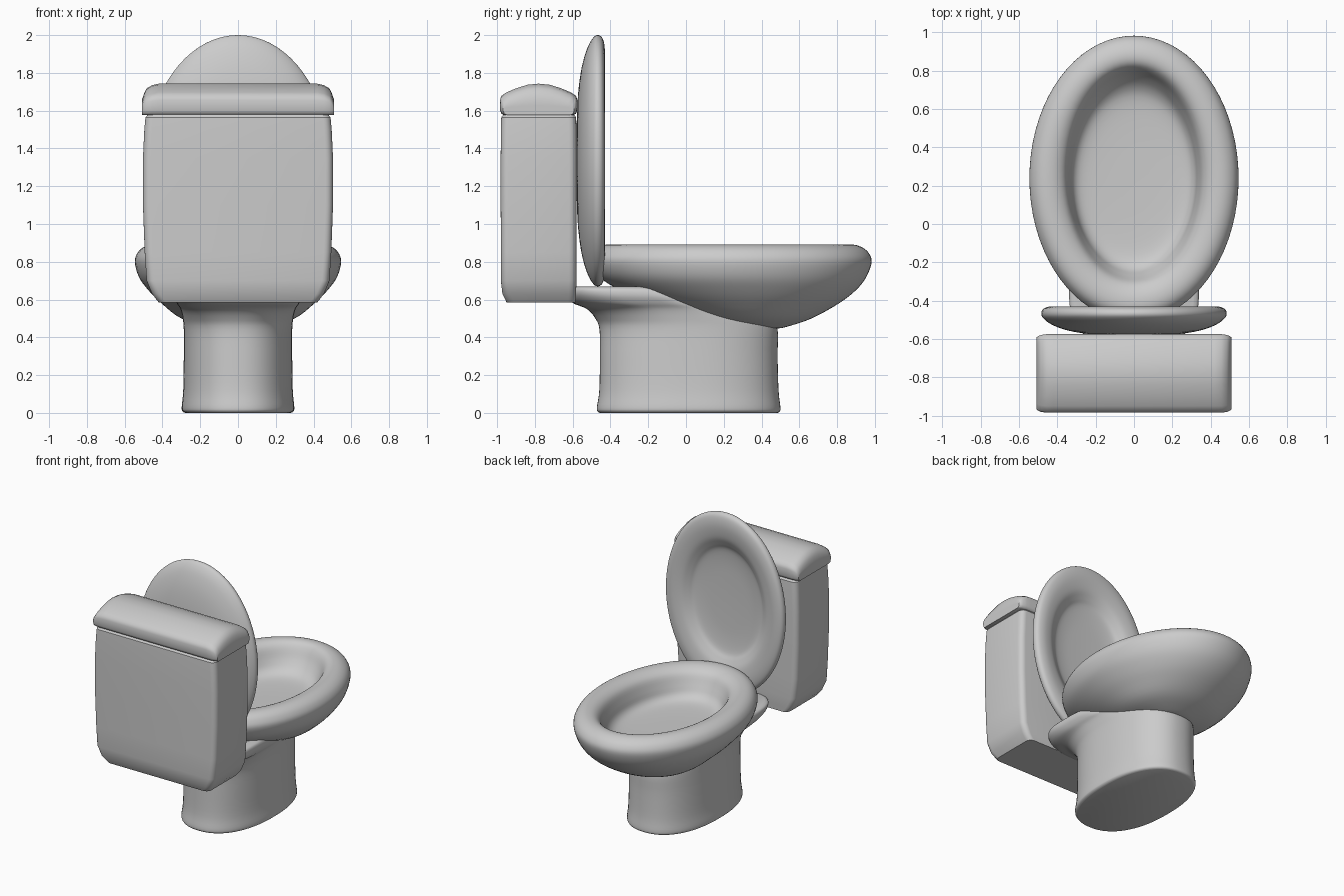
import bpy, bmesh, math
from mathutils import Vector

if "Cube" in bpy.data.objects:
    bpy.data.objects.remove(bpy.data.objects["Cube"])


def loft(name, rings, angle=40):
    """Skin a list of equal-length point rings and cap both ends."""
    bm = bmesh.new()
    vs = [[bm.verts.new(p) for p in r] for r in rings]
    n = len(vs[0])
    for a, b in zip(vs, vs[1:]):
        for i in range(n):
            j = (i + 1) % n
            bm.faces.new((a[i], a[j], b[j], b[i]))
    bm.faces.new(vs[0])
    bm.faces.new(vs[-1])
    bmesh.ops.recalc_face_normals(bm, faces=bm.faces)
    me = bpy.data.meshes.new(name)
    bm.to_mesh(me)
    bm.free()
    ob = bpy.data.objects.new(name, me)
    bpy.context.collection.objects.link(ob)
    bpy.ops.object.select_all(action='DESELECT')
    ob.select_set(True)
    bpy.context.view_layer.objects.active = ob
    bpy.ops.object.shade_smooth_by_angle(angle=math.radians(angle))
    return ob


def smooth(keys, steps=4):
    """Catmull-Rom interpolation through parameter tuples."""
    out = []
    for i in range(len(keys) - 1):
        p0, p1, p2, p3 = (keys[max(i - 1, 0)], keys[i], keys[i + 1],
                          keys[min(i + 2, len(keys) - 1)])
        for s in range(steps):
            t = s / steps
            out.append(tuple(
                0.5 * (2 * b + (c - a) * t + (2 * a - 5 * b + 4 * c - d) * t * t
                       + (3 * b - a - 3 * c + d) * t ** 3)
                for a, b, c, d in zip(p0, p1, p2, p3)))
    return out + [keys[-1]]


def oval(z, y0, y1, hx, e=2.0, n=72):
    """Horizontal superellipse between y0 and y1."""
    pts = []
    for i in range(n):
        a = 2 * math.pi * i / n
        c, s = math.cos(a), math.sin(a)
        pts.append(Vector((hx * math.copysign(abs(c) ** (2 / e), c),
                           (y0 + y1) / 2 + (y1 - y0) / 2 * math.copysign(abs(s) ** (2 / e), s), z)))
    return pts


def rounded_rect(z, y0, y1, hx, r=0.04, k=5):
    """Horizontal rectangle with round corners."""
    pts = []
    for q, (cx, cy) in enumerate(((hx - r, y1 - r), (r - hx, y1 - r),
                                  (r - hx, y0 + r), (hx - r, y0 + r))):
        for i in range(k + 1):
            a = math.pi / 2 * (q + i / k)
            pts.append((cx + r * math.cos(a), cy + r * math.sin(a), z))
    return pts


# Pedestal with rear shelf: z, y0, y1, half width, squareness
pedestal = [(0.0, -.455, .485, .28, 2.3), (.008, -.468, .497, .293, 2.3),
            (.03, -.472, .5, .298, 2.3), (.12, -.459, .49, .29, 2.3),
            (.30, -.456, .485, .287, 2.3), (.44, -.458, .485, .287, 2.3),
            (.50, -.48, .45, .293, 2.4), (.55, -.525, .36, .305, 2.6),
            (.582, -.60, .20, .325, 3.0), (.62, -.625, .08, .34, 3.2),
            (.655, -.62, -.02, .335, 3.4), (.668, -.60, -.08, .31, 3.4)]
loft("pedestal", [oval(*k) for k in smooth(pedestal)])

# Bowl: outside from the bottom up, over the rim, down to the floor
bowl = [(.447, .32, .48, .08), (.455, .26, .53, .15), (.50, .04, .665, .30),
        (.58, -.19, .81, .405), (.65, -.35, .90, .475), (.72, -.46, .955, .525),
        (.80, -.505, .983, .546), (.85, -.49, .965, .53), (.88, -.46, .925, .495),
        (.891, -.415, .88, .45), (.882, -.36, .84, .40), (.85, -.31, .81, .36),
        (.78, -.27, .77, .335), (.72, -.23, .715, .315), (.69, -.16, .64, .265),
        (.68, 0.0, .48, .15), (.678, .20, .26, .02)]
loft("bowl", [oval(*k) for k in smooth(bowl)])

# Raised seat lid: y, half width; domed back, dished inside
lid = [(-.58, .02), (-.579, .14), (-.571, .26), (-.552, .36), (-.522, .435),
       (-.49, .475), (-.465, .484), (-.442, .472), (-.431, .44), (-.431, .40),
       (-.443, .35), (-.468, .31), (-.49, .275), (-.502, .20), (-.506, .10), (-.507, .02)]
rings = []
for y, h in smooth(lid):
    r = h * .665 / .484
    rings.append([(p.x, y, 1.335 + p.y) for p in oval(0, -r, r, h)])
loft("seat_lid", rings)

# Tank: z, y0, y1, half width
tank = [(.585, -.95, -.585, .42), (.63, -.972, -.582, .455), (.70, -.98, -.58, .484),
        (.85, -.98, -.58, .494), (1.1, -.981, -.579, .503), (1.35, -.981, -.579, .503),
        (1.5, -.98, -.58, .496), (1.565, -.978, -.582, .49), (1.582, -.965, -.595, .475)]
loft("tank", [rounded_rect(*k) for k in tank], 35)

# Tank lid: domed profile swept across x, shrinking at the ends
half = [(.185, 1.578), (.197, 1.583), (.204, 1.60), (.205, 1.655), (.198, 1.678),
        (.17, 1.697), (.12, 1.718), (.06, 1.737), (0, 1.743)]
profile = half + [(-y, z) for y, z in half[-2::-1]]
ends = [(.42, 1, 1), (.455, .94, 1), (.485, .82, .98), (.498, .62, .955),
        (.508, .42, .92), (.508, .2, .89)]
sections = [(-x, h, w) for x, h, w in reversed(ends)] + ends
loft("tank_lid", [[(x, -.78 + y * w, z if z < 1.6 else 1.6 + (z - 1.6) * h)
                   for y, z in profile] for x, h, w in sections], 50)
